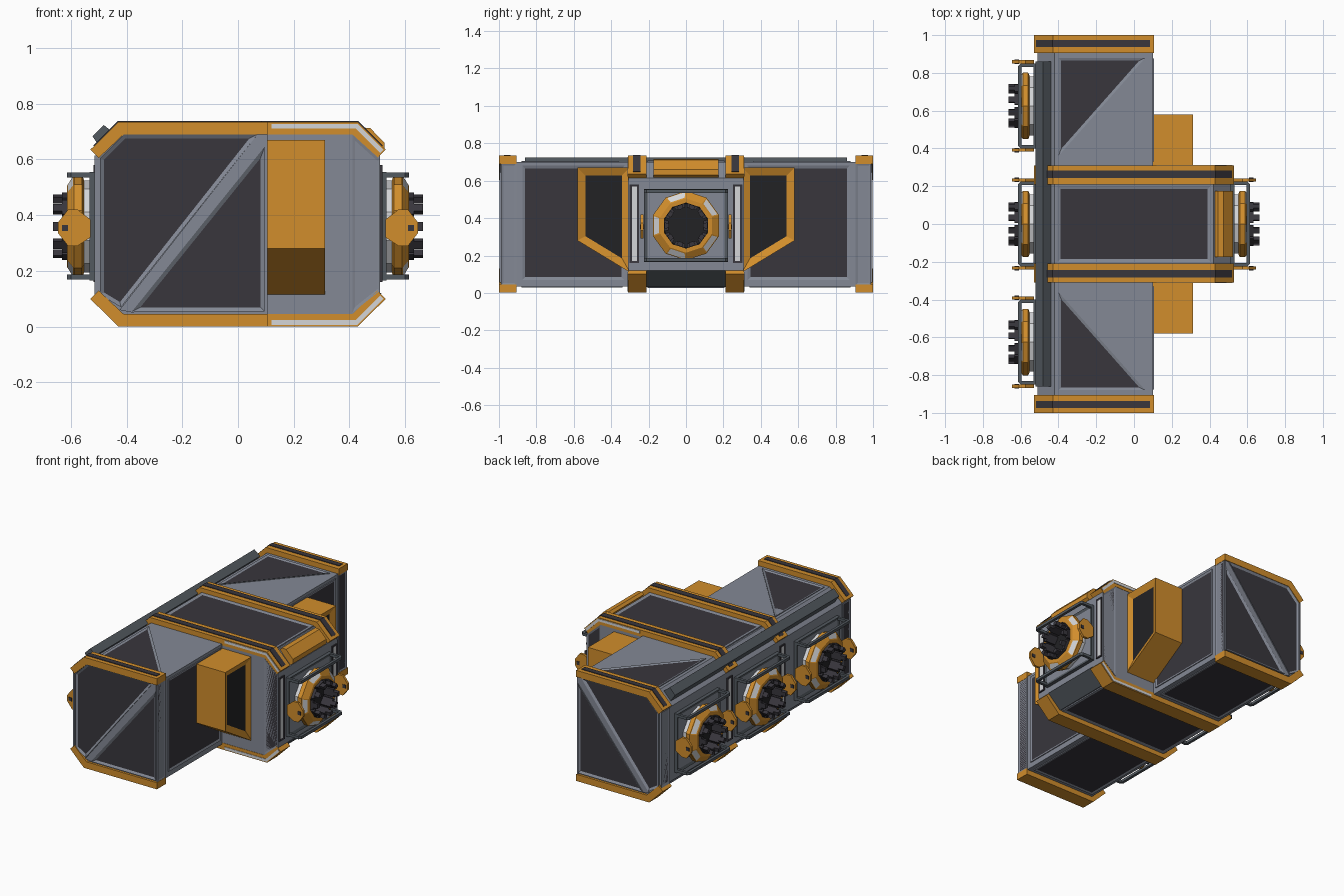
import bpy, bmesh, math
from mathutils import Vector

if "Cube" in bpy.data.objects:
    bpy.data.objects.remove(bpy.data.objects["Cube"])


def material(name, rgb):
    m = bpy.data.materials.new(name)
    m.diffuse_color = (*rgb, 1)
    m.use_nodes = True
    m.node_tree.nodes["Principled BSDF"].inputs["Base Color"].default_value = m.diffuse_color
    return m


ORANGE = material("orange", (0.64, 0.27, 0.025))
GREY = material("hull grey", (0.23, 0.25, 0.30))
DARK = material("dark panel", (0.040, 0.037, 0.046))
MID = material("pipe grey", (0.085, 0.10, 0.115))
LIGHT = material("light strip", (0.66, 0.67, 0.69))
BLACK = material("black glass", (0.016, 0.016, 0.018))
CZ = 0.3675          # mid height of the hull
DOOR_Z = 0.36


def finish(name, bm, *mats):
    bmesh.ops.recalc_face_normals(bm, faces=bm.faces)
    me = bpy.data.meshes.new(name)
    bm.to_mesh(me)
    bm.free()
    for m in mats:
        me.materials.append(m)
    ob = bpy.data.objects.new(name, me)
    bpy.context.collection.objects.link(ob)
    return ob


def place(axis, u, v, a):
    return Vector({"x": (a, u, v), "y": (u, a, v), "z": (u, v, a)}[axis])


def solid(bm, pts, off):
    """Closed slab from a polygon and an offset vector; returns the far cap."""
    lo = [bm.verts.new(p) for p in pts]
    hi = [bm.verts.new(p + off) for p in pts]
    n = len(pts)
    bm.faces.new(lo[::-1])
    cap = bm.faces.new(hi)
    for i in range(n):
        bm.faces.new((lo[i], lo[(i + 1) % n], hi[(i + 1) % n], hi[i]))
    bmesh.ops.recalc_face_normals(bm, faces=bm.faces)
    return cap


def prism(name, pts, axis, a, b, mat):
    bm = bmesh.new()
    solid(bm, [place(axis, u, v, a) for u, v in pts], place(axis, 0, 0, b - a))
    return finish(name, bm, mat)


def panel(name, pts, axis, a, height, border=GREY, inner=DARK, inset=0.014, depth=0.005):
    """Raised lip around a sunken panel."""
    bm = bmesh.new()
    cap = solid(bm, [place(axis, u, v, a) for u, v in pts], place(axis, 0, 0, height))
    bmesh.ops.inset_region(bm, faces=[cap], thickness=inset, depth=-depth, use_even_offset=True)
    cap.material_index = 1
    return finish(name, bm, border, inner)


def rect(u0, u1, v0, v1):
    return [(u0, v0), (u1, v0), (u1, v1), (u0, v1)]


def flip(pts):
    return [(x, 2 * CZ - z) for x, z in pts]


def mirror_x(pts):
    return pts + [(-x, z) for x, z in reversed(pts)]


# Hull: centre stem and two side wings
left = [(-0.42, 0.035), (-0.51, 0.12), (-0.51, 0.615), (-0.42, 0.70)]
prism("stem_hull", mirror_x(left), "y", -0.308, 0.308, GREY)
for s in (1, -1):
    prism("wing_hull", left + [(0.10, 0.70), (0.10, 0.035)], "y", s * 0.30, s * 0.985, GREY)

# Orange ribs with dark strips
rib_out = [(-0.53, 0.635), (-0.43, 0.734)]
rib_in = [(-0.41, 0.69), (-0.50, 0.605)]
strip_out = [(-0.520, 0.650), (-0.431, 0.738)]
strip_in = [(-0.42, 0.72), (-0.505, 0.635)]


def band(outer, inner, x_end):
    if x_end is None:
        return outer + [(-x, z) for x, z in outer[::-1]] + [(-x, z) for x, z in inner[::-1]] + inner
    return outer + [(x_end, outer[1][1]), (x_end, inner[0][1])] + inner


for s in (1, -1):
    for part, y0, y1, end in (("wing", 0.905, 1.0, 0.105), ("stem", 0.21, 0.31, None)):
        shape = band(rib_out, rib_in, end)
        prism(part + "_top_rib", shape, "y", s * y0, s * y1, ORANGE)
        prism(part + "_bottom_rib", flip(shape), "y", s * y0, s * y1, ORANGE)
        prism(part + "_rib_strip", band(strip_out, strip_in, end and 0.085), "y",
              s * (y0 + 0.033), s * (y1 - 0.027), DARK)
    # Light strips on the sides of the stem ribs
    glow = [(0.12, 0.728), (0.428, 0.728), (0.522, 0.635), (0.51, 0.623), (0.422, 0.711), (0.12, 0.711)]
    prism("rib_light", glow, "y", s * 0.306, s * 0.313, LIGHT)
    prism("rib_light_lower", flip(glow), "y", s * 0.306, s * 0.313, LIGHT)

    # End wall: two panels split by a diagonal brace
    panel("end_panel_upper", [(-0.495, 0.115), (-0.495, 0.605), (-0.41, 0.69), (0.07, 0.69), (-0.42, 0.07)],
          "y", s * 0.985, s * 0.012, depth=0.009)
    panel("end_panel_lower", [(0.095, 0.645), (0.095, 0.055), (-0.38, 0.055)],
          "y", s * 0.985, s * 0.012, depth=0.009)
    prism("end_brace", [(-0.425, 0.06), (-0.375, 0.05), (0.095, 0.64), (0.095, 0.69), (0.07, 0.69)],
          "y", s * 0.98, s * 0.992, GREY)

    # Wing panels: roof triangle, inner wall, floor, corner posts
    panel("roof_panel", [(-0.40, s * 0.88), (0.06, s * 0.88), (-0.40, s * 0.36)], "z", 0.698, 0.007)
    panel("inner_wall_panel", rect(s * 0.33, s * 0.875, 0.07, 0.68), "x", 0.098, 0.008)
    panel("floor_panel", rect(-0.40, 0.07, s * 0.34, s * 0.88), "z", 0.037, -0.008)
    panel("corner_post", rect(s * 0.905, s * 0.99, 0.04, 0.695), "x", 0.095, 0.01)
    panel("rear_corner_post", rect(s * 0.905, s * 0.99, 0.115, 0.615), "x", -0.505, -0.01)

    # Dark chamfered cheek on the stem side
    panel("stem_cheek", [(0.41, 0.05), (0.41, 0.69), (0.51, 0.60), (0.51, 0.13)],
          "y", s * 0.306, s * 0.005, inset=0.01, depth=0.003)

    # Upright light strips at both stem ends
    for e in (1, -1):
        panel("upright_light", rect(s * 0.25, s * 0.302, 0.16, 0.58), "x", e * 0.508, e * 0.010,
              border=DARK, inner=LIGHT, inset=0.012, depth=0.003)

    # Orange bay box with a window
    bay = [(s * 0.30, 0.67), (s * 0.58, 0.67), (s * 0.58, 0.28), (s * 0.30, 0.11)]
    prism("bay_box", bay, "x", 0.09, 0.29, ORANGE)
    panel("bay_window", bay, "x", 0.29, 0.023, ORANGE, BLACK, inset=0.042, depth=0.018)

# Stem roof, floor and lower nose panels
panel("stem_roof_panel", rect(-0.41, 0.41, -0.205, 0.205), "z", 0.698, 0.01, inset=0.02)
panel("stem_floor_panel", rect(-0.41, 0.41, -0.205, 0.205), "z", 0.037, -0.01, inset=0.02)
prism("nose_lower_plate", flip([(0.42, 0.704), (0.515, 0.616), (0.50, 0.61), (0.41, 0.69)]),
      "y", -0.21, 0.21, MID)
# Orange lamp housing on the nose and long duct on the rear roof edge
prism("nose_lamp", [(0.43, 0.70), (0.445, 0.715), (0.475, 0.712), (0.525, 0.66), (0.525, 0.63), (0.505, 0.615)],
      "y", -0.175, 0.175, ORANGE)
prism("roof_duct", [(-0.522, 0.683), (-0.482, 0.724), (-0.44, 0.69), (-0.49, 0.635)], "y", -0.86, 0.86, MID)


def door_ring(cy, s):
    """Ten-sided docking collar with alternating light patches."""
    n = 10
    prof = [(0.165, 0.52, 4), (0.165, 0.552, 0), (0.185, 0.56, 0), (0.185, 0.588, 0),
            (0.145, 0.614, 0), (0.122, 0.614, 2), (0.118, 0.555, 3)]
    bm = bmesh.new()
    rings = [[bm.verts.new((s * x, cy + r * math.cos(2 * math.pi * (k + 0.5) / n),
                            DOOR_Z + r * math.sin(2 * math.pi * (k + 0.5) / n)))
              for k in range(n)] for r, x, _ in prof]
    patches = []
    for i in range(len(prof) - 1):
        for k in range(n):
            f = bm.faces.new((rings[i][k], rings[i][(k + 1) % n], rings[i + 1][(k + 1) % n], rings[i + 1][k]))
            f.material_index = prof[i][2]
            if i == 3 and k % 2 == 0:
                patches.append(f)
    bm.faces.new(rings[-1]).material_index = 3
    bmesh.ops.recalc_face_normals(bm, faces=bm.faces)
    bmesh.ops.inset_individual(bm, faces=patches, thickness=0.009)
    for f in patches:
        f.material_index = 4
    finish("door_collar", bm, ORANGE, GREY, DARK, BLACK, LIGHT)


def door(cy, s):
    # Mounting plate
    panel("door_plate", rect(cy - 0.225, cy + 0.225, 0.165, 0.555), "x", s * 0.505, s * 0.028,
          MID, GREY, inset=0.018, depth=0.006)
    door_ring(cy, s)
    # Dark latch ring: short blocks around the opening
    bm = bmesh.new()
    for k in range(10):
        for w, r0, r1, x0, x1 in ((0.26, 0.098, 0.121, 0.56, 0.632), (0.14, 0.092, 0.116, 0.63, 0.664)):
            a = 2 * math.pi * k / 10
            pts = [Vector((s * x0, cy + r * math.cos(a + d), DOOR_Z + r * math.sin(a + d)))
                   for r, d in ((r0, -w), (r1, -w), (r1, w), (r0, w))]
            solid(bm, pts, Vector((s * (x1 - x0), 0, 0)))
    finish("door_latches", bm, DARK)
    # U-shaped guard rails above and below
    for z in (0.178, 0.544):
        u = [(0.50, -0.225), (0.60, -0.225), (0.614, -0.21), (0.614, 0.21), (0.60, 0.225), (0.50, 0.225),
             (0.50, 0.207), (0.596, 0.207), (0.596, -0.207), (0.50, -0.207)]
        prism("guard_rail", [(s * x, cy + y) for x, y in u], "z", z - 0.009, z + 0.009, MID)
    # Orange side handles with a dark pin
    for e in (1, -1):
        flap = [(0.53, 0.32), (0.53, 0.385), (0.575, 0.42), (0.61, 0.42), (0.645, 0.375),
                (0.645, 0.335), (0.61, 0.29), (0.575, 0.29)]
        prism("side_handle", [(s * x, z) for x, z in flap], "y", cy + e * 0.226, cy + e * 0.242, ORANGE)
        prism("handle_pin", rect(s * 0.61, s * 0.632, 0.343, 0.365), "y", cy + e * 0.222, cy + e * 0.246, DARK)


# Docking doors: one on the nose, three along the rear wall
door(0, 1)
for y in (-0.625, 0, 0.625):
    door(y, -1)
